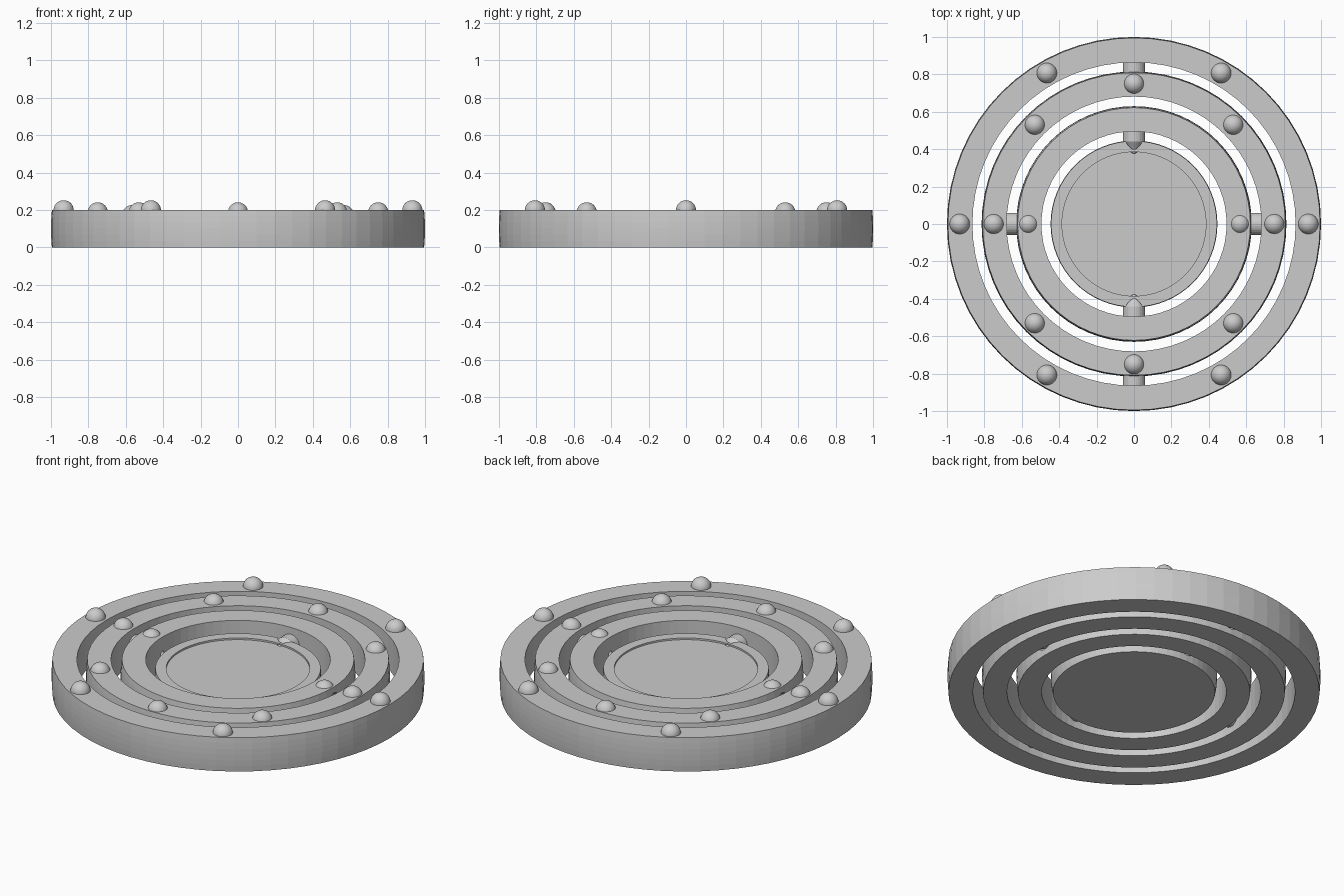
import bpy, bmesh
from math import sin, cos, pi, sqrt

if "Cube" in bpy.data.objects:
    bpy.data.objects.remove(bpy.data.objects["Cube"])

SEG = 64
MID = 0.1          # height of the pivot plane


def lathe(name, profile, closed):
    """Revolve (radius, z) points about z; an open profile gets flat end caps."""
    bm = bmesh.new()
    rows = [[bm.verts.new((r * cos(2 * pi * i / SEG), r * sin(2 * pi * i / SEG), z))
             for i in range(SEG)] for r, z in profile]
    pairs = list(zip(rows, rows[1:]))
    if closed:
        pairs.append((rows[-1], rows[0]))
    else:
        bm.faces.new(rows[0])
        bm.faces.new(rows[-1])
    for a, b in pairs:
        for i in range(SEG):
            j = (i + 1) % SEG
            bm.faces.new((a[i], a[j], b[j], b[i]))
    bmesh.ops.recalc_face_normals(bm, faces=bm.faces)
    mesh = bpy.data.meshes.new(name)
    bm.to_mesh(mesh)
    bm.free()
    ob = bpy.data.objects.new(name, mesh)
    bpy.context.collection.objects.link(ob)
    return ob


def sphere_wall(radius, top, steps=6):
    """Profile points of a spherical outer wall from z = 0 up to top."""
    zs = [top * i / steps for i in range(steps + 1)]
    return [(sqrt(radius ** 2 - (z - MID) ** 2), z) for z in zs]


def cone(name, r1, r2, start, end, axis, side):
    """Cone along the x or y axis between two distances from the centre."""
    mid = side * (start + end) / 2
    loc = (mid, 0, MID) if axis == 'x' else (0, mid, MID)
    # local +z points towards the centre
    rot = (0, -side * pi / 2, 0) if axis == 'x' else (side * pi / 2, 0, 0)
    bpy.ops.mesh.primitive_cone_add(vertices=32, radius1=r1, radius2=r2,
                                    depth=start - end, location=loc, rotation=rot)
    ob = bpy.context.object
    ob.name = name
    return ob


def pivots(body, name, axis, outer, inner, wall):
    """Cut tapered sockets into body and add pins from the surrounding ring."""
    for side in (1, -1):
        cutter = cone("socket_cutter", 0.07, 0.012, outer + 0.005, inner, axis, side)
        cutter.hide_render = True
        mod = body.modifiers.new("socket", 'BOOLEAN')
        mod.object = cutter
        mod.solver = 'EXACT'
        bpy.context.view_layer.objects.active = body
        bpy.ops.object.modifier_apply(modifier=mod.name)
        bpy.data.objects.remove(cutter)
        # straight neck across the gap, tapered tip inside the socket
        cone(name + "_pin_neck", 0.06, 0.06, wall + 0.01, outer - 0.006, axis, side)
        tip = cone(name + "_pin_tip", 0.06, 0.0, outer - 0.006, inner + 0.03, axis, side)
        for ob in (bpy.data.objects[tip.name],):
            bpy.context.view_layer.objects.active = ob


def balls(name, count, radius, z):
    """Evenly spaced balls sunk into a ring's top face."""
    for i in range(count):
        a = 2 * pi * i / count
        bpy.ops.mesh.primitive_uv_sphere_add(
            segments=32, ring_count=16, radius=0.054,
            location=(radius * cos(a), radius * sin(a), z))
        bpy.context.object.name = name
        bpy.ops.object.shade_smooth()


# Three nested rings: spherical outside, straight bore
rings = {}
for name, ro, ri in (("outer_ring", 1.0, 0.864),
                     ("middle_ring", 0.815, 0.681),
                     ("inner_ring", 0.63, 0.495)):
    rings[name] = lathe(name, sphere_wall(ro, 0.2) + [(ri, 0.2), (ri, 0.0)], True)

# Central disc: lower than the rings, with a shallow recessed face
disc = lathe("center_disc",
             sphere_wall(0.446, 0.147) + [(0.385, 0.147), (0.385, 0.137)], False)

# Pivots alternate between the y and x axes
pivots(rings["middle_ring"], "middle_ring", 'y', 0.815, 0.68, 0.864)
pivots(rings["inner_ring"], "inner_ring", 'x', 0.63, 0.485, 0.681)
pivots(disc, "center_disc", 'y', 0.446, 0.32, 0.495)

# Balls on each ring
balls("outer_ball", 6, 0.932, 0.198)
balls("middle_ball", 8, 0.75, 0.187)
balls("inner_ball", 2, 0.566, 0.172)
